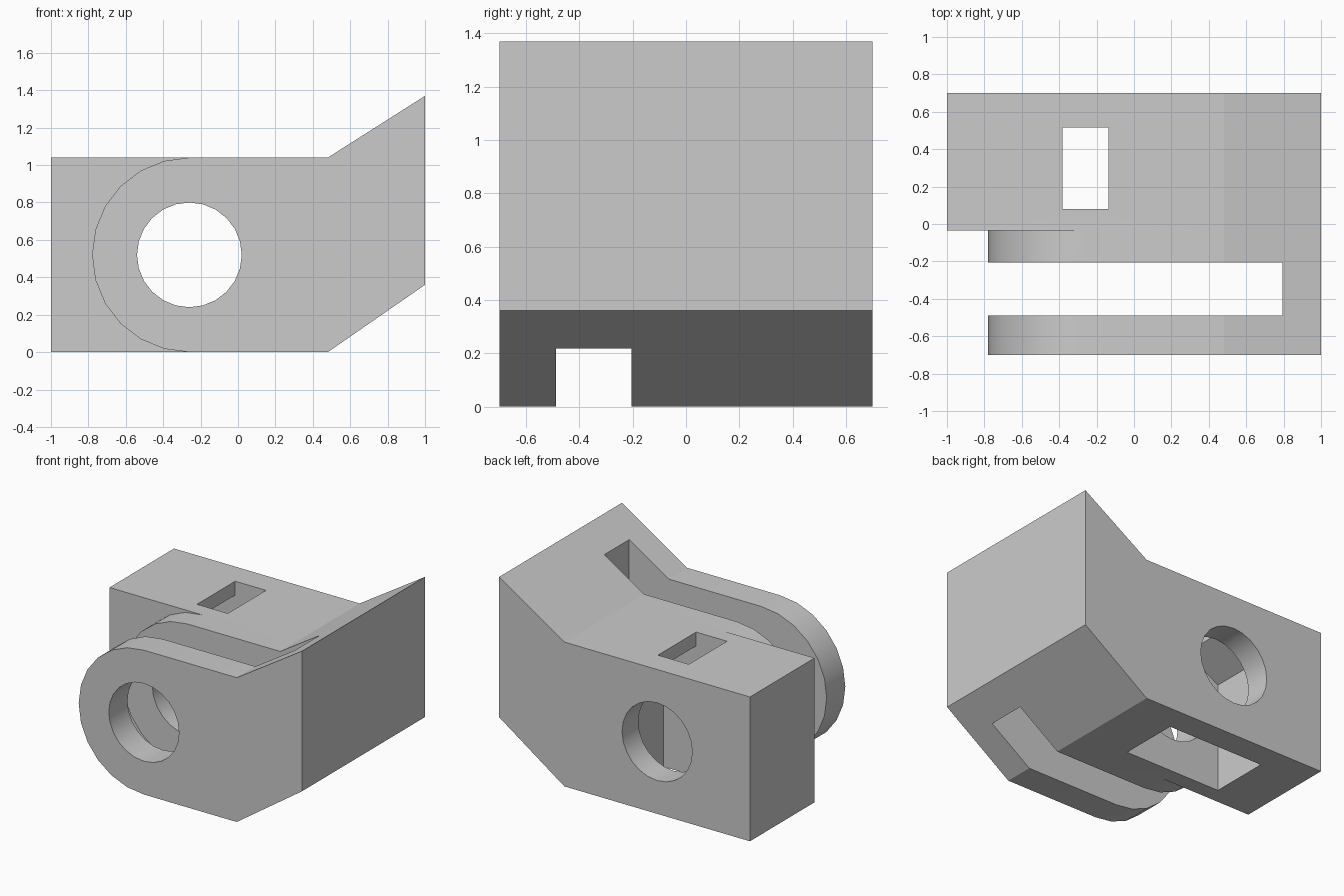
import bpy, bmesh, math

if "Cube" in bpy.data.objects:
    bpy.data.objects.remove(bpy.data.objects["Cube"], do_unlink=True)

grey = bpy.data.materials.new("plain grey")
grey.use_nodes = True
colour = (0.6, 0.6, 0.6, 1)
grey.diffuse_color = colour
grey.node_tree.nodes["Principled BSDF"].inputs["Base Color"].default_value = colour

PIVOT_X, PIVOT_Z = -0.26, 0.52
HEIGHT, DEPTH = 1.04, 0.7
STEP_Y = -0.035


def prism(name, profile, y0, y1):
    """Extrude an x-z outline from y0 to y1."""
    bm = bmesh.new()
    face = bm.faces.new([bm.verts.new((x, y0, z)) for x, z in profile])
    out = bmesh.ops.extrude_face_region(bm, geom=[face])
    for v in out["geom"]:
        if isinstance(v, bmesh.types.BMVert):
            v.co.y = y1
    bmesh.ops.recalc_face_normals(bm, faces=bm.faces)
    mesh = bpy.data.meshes.new(name)
    bm.to_mesh(mesh)
    bm.free()
    mesh.materials.append(grey)
    ob = bpy.data.objects.new(name, mesh)
    bpy.context.collection.objects.link(ob)
    return ob


def arc(radius, start, end, steps):
    angles = [math.radians(start + (end - start) * i / steps) for i in range(steps + 1)]
    return [(PIVOT_X + radius * math.cos(a), PIVOT_Z + radius * math.sin(a)) for a in angles]


def combine(target, tool, operation):
    mod = target.modifiers.new(tool.name, "BOOLEAN")
    mod.operation, mod.solver, mod.object = operation, "EXACT", tool
    bpy.ops.object.select_all(action="DESELECT")
    bpy.context.view_layer.objects.active = target
    target.select_set(True)
    bpy.ops.object.modifier_apply(modifier=mod.name)
    bpy.data.objects.remove(tool, do_unlink=True)


# Rear block and rounded front lug share the upswept end
sweep = [(0.48, 0), (1, 0.36), (1, 1.37), (0.48, HEIGHT)]
body = prism("hinge_block", [(-1, 0)] + sweep + [(-1, HEIGHT)], STEP_Y, DEPTH)
lug = prism("rounded_lug", sweep + arc(PIVOT_Z, 90, 270, 12), -DEPTH, STEP_Y)
combine(body, lug, "UNION")

# Slot that splits the lug into two plates
slot = prism("lug_slot", [(-1.2, -0.2), (0.795, -0.2), (0.795, 1.6), (-1.2, 1.6)], -0.488, -0.205)
combine(body, slot, "DIFFERENCE")

# Pin bore through everything
bore = prism("pin_bore", arc(0.28, 0, 345, 23), -1, 1)
combine(body, bore, "DIFFERENCE")

# Pocket open below, with sloped shoulders and a narrow neck above
half = [(0.385, -0.2), (0.385, 0.79), (0.123, 0.94), (0.123, 1.2)]
pocket_outline = [(PIVOT_X + x, z) for x, z in half] + [(PIVOT_X - x, z) for x, z in reversed(half)]
combine(body, prism("pocket", pocket_outline, 0.08, 0.515), "DIFFERENCE")

# Merge flat regions and smooth the curved walls
bm = bmesh.new()
bm.from_mesh(body.data)
bmesh.ops.remove_doubles(bm, verts=bm.verts, dist=0.0001)
bmesh.ops.dissolve_limit(bm, angle_limit=0.01, verts=bm.verts, edges=bm.edges)
bm.to_mesh(body.data)
bm.free()
bpy.ops.object.shade_smooth_by_angle(angle=math.radians(25))
